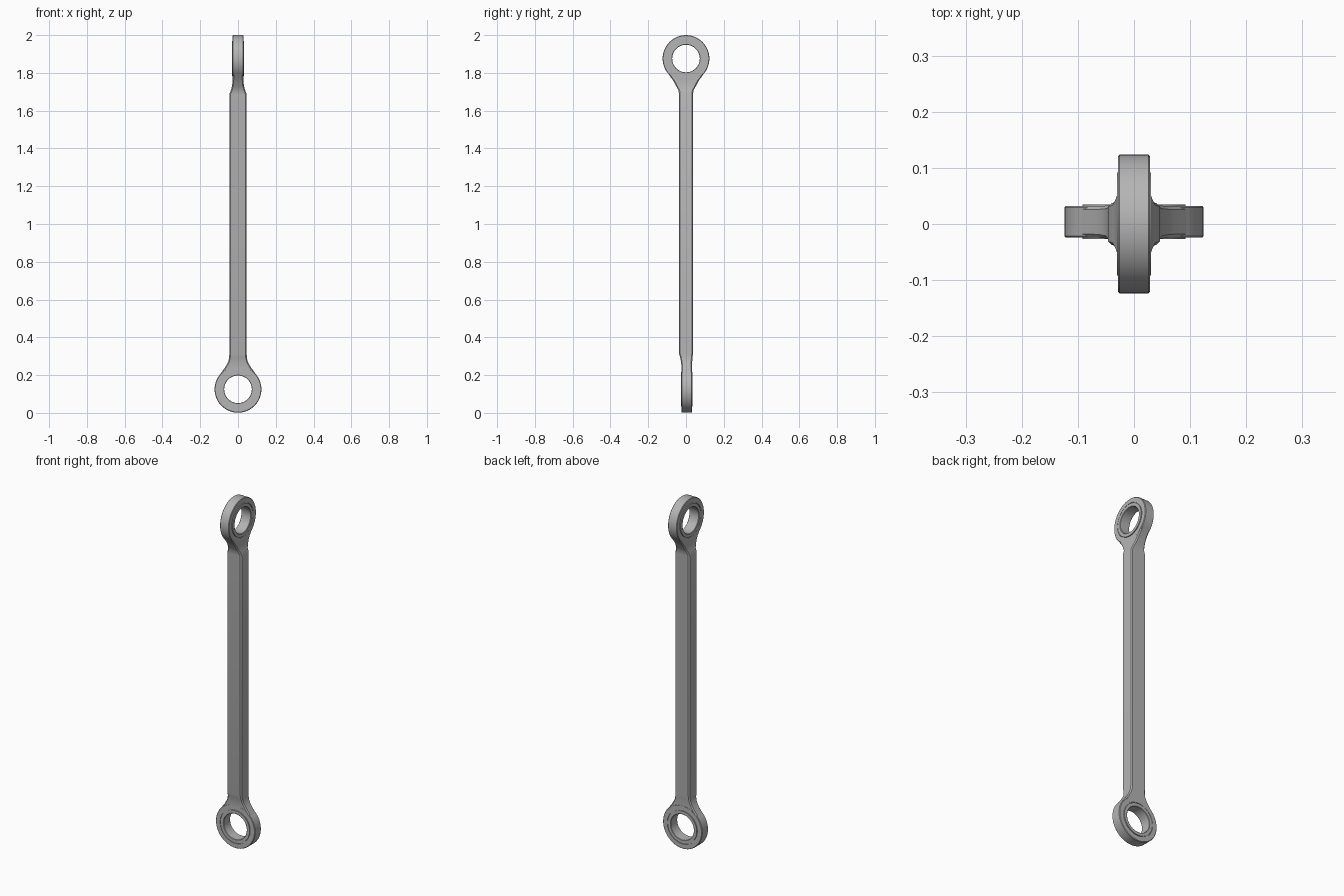
import bpy, bmesh, math
from mathutils import Vector, Matrix

if "Cube" in bpy.data.objects:
    bpy.data.objects.remove(bpy.data.objects["Cube"], do_unlink=True)

steel = bpy.data.materials.new("plain grey steel")
steel.use_nodes = True
GREY = (0.46, 0.46, 0.46, 1)
steel.diffuse_color = GREY
steel.node_tree.nodes["Principled BSDF"].inputs["Base Color"].default_value = GREY

LOW, HIGH = 0.125, 1.876      # heights of the two eye centres
RADIUS = 0.124
SHANK_X, SHANK_Y = 0.046, 0.037
SHIFT = 0.004                 # small sideways offset of the lower eye


def finish(bm, name, angle=30):
    bmesh.ops.recalc_face_normals(bm, faces=bm.faces)
    mesh = bpy.data.meshes.new(name)
    bm.to_mesh(mesh)
    bm.free()
    mesh.materials.append(steel)
    ob = bpy.data.objects.new(name, mesh)
    bpy.context.collection.objects.link(ob)
    bpy.ops.object.select_all(action="DESELECT")
    ob.select_set(True)
    bpy.context.view_layer.objects.active = ob
    bpy.ops.object.shade_smooth_by_angle(angle=math.radians(angle))
    return ob


def skin(bm, loops, closed):
    """Join successive vertex loops with quads."""
    pairs = list(zip(loops, loops[1:]))
    if closed:
        pairs.append((loops[-1], loops[0]))
    for a, b in pairs:
        for i in range(len(a)):
            j = (i + 1) % len(a)
            bm.faces.new((a[i], a[j], b[j], b[i]))


def lathe(name, half, place, segments=48):
    """Turn a half profile of (radius, width), mirrored across its middle."""
    profile = half + [(r, -w) for r, w in reversed(half)]
    bm = bmesh.new()
    loops = []
    for r, w in profile:
        turns = [math.tau * i / segments for i in range(segments)]
        loops.append([bm.verts.new(place @ Vector((r * math.cos(a), r * math.sin(a), w)))
                      for a in turns])
    skin(bm, loops, True)
    return finish(bm, name)


# Shank with a flared neck at each end: distance, half width, thickness blend
neck = [(0.070, 0.101, 0), (0.095, 0.084, 0), (0.112, 0.071, 0.03),
        (0.130, 0.060, 0.1), (0.148, 0.051, 0.24), (0.168, None, 0.55),
        (0.190, None, 1)]
THIN = 0.0278
rows = []
for d, wide, t in neck:
    hx = wide or SHANK_X + 0.002 * (1 - t)
    rows.append((LOW + d, hx, THIN + (SHANK_Y - THIN) * t, SHIFT * (1 - t)))
for d, wide, t in reversed(neck):
    narrow = SHANK_Y + (0.006 * (1 - t))
    rows.append((HIGH - d, THIN + (SHANK_X - THIN) * t, wide or narrow, 0))

bm = bmesh.new()
loops = []
C = 0.006
for z, hx, hy, y in rows:
    corners = [(hx, hy - C), (hx - C, hy), (C - hx, hy), (-hx, hy - C),
               (-hx, C - hy), (C - hx, -hy), (hx - C, -hy), (hx, C - hy)]
    loops.append([bm.verts.new((px, py + y, z)) for px, py in corners])
skin(bm, loops, False)
bm.faces.new(loops[0])
bm.faces.new(loops[-1])
shank = finish(bm, "shank")

# Eyes with their bearing races, the lower facing front and the upper facing the side
eye_half = [(0.096, 0.0285), (RADIUS - 0.003, 0.0285), (RADIUS, 0.0255)]
race_half = [(0.073, 0.0285), (0.075, 0.0305), (0.092, 0.0305), (0.092, 0.025),
             (0.097, 0.025)]
ends = [("lower", Matrix.Translation((0, SHIFT, LOW)) @ Matrix.Rotation(math.pi / 2, 4, "X")),
        ("upper", Matrix.Translation((0, 0, HIGH)) @ Matrix.Rotation(math.pi / 2, 4, "Y"))]
for label, place in ends:
    lathe(label + "_eye", eye_half, place)
    lathe(label + "_bearing_race", race_half, place)

    # Cutter that keeps the neck out of the bore
    bm = bmesh.new()
    bmesh.ops.create_cone(bm, cap_ends=True, segments=48, radius1=0.106, radius2=0.106,
                          depth=0.3, matrix=place)
    cutter = finish(bm, label + "_bore_cutter")
    cutter.hide_render = True
    cutter.hide_set(True)
    cutter.display_type = "WIRE"
    cut = shank.modifiers.new(label + "_bore", "BOOLEAN")
    cut.operation = "DIFFERENCE"
    cut.object = cutter
